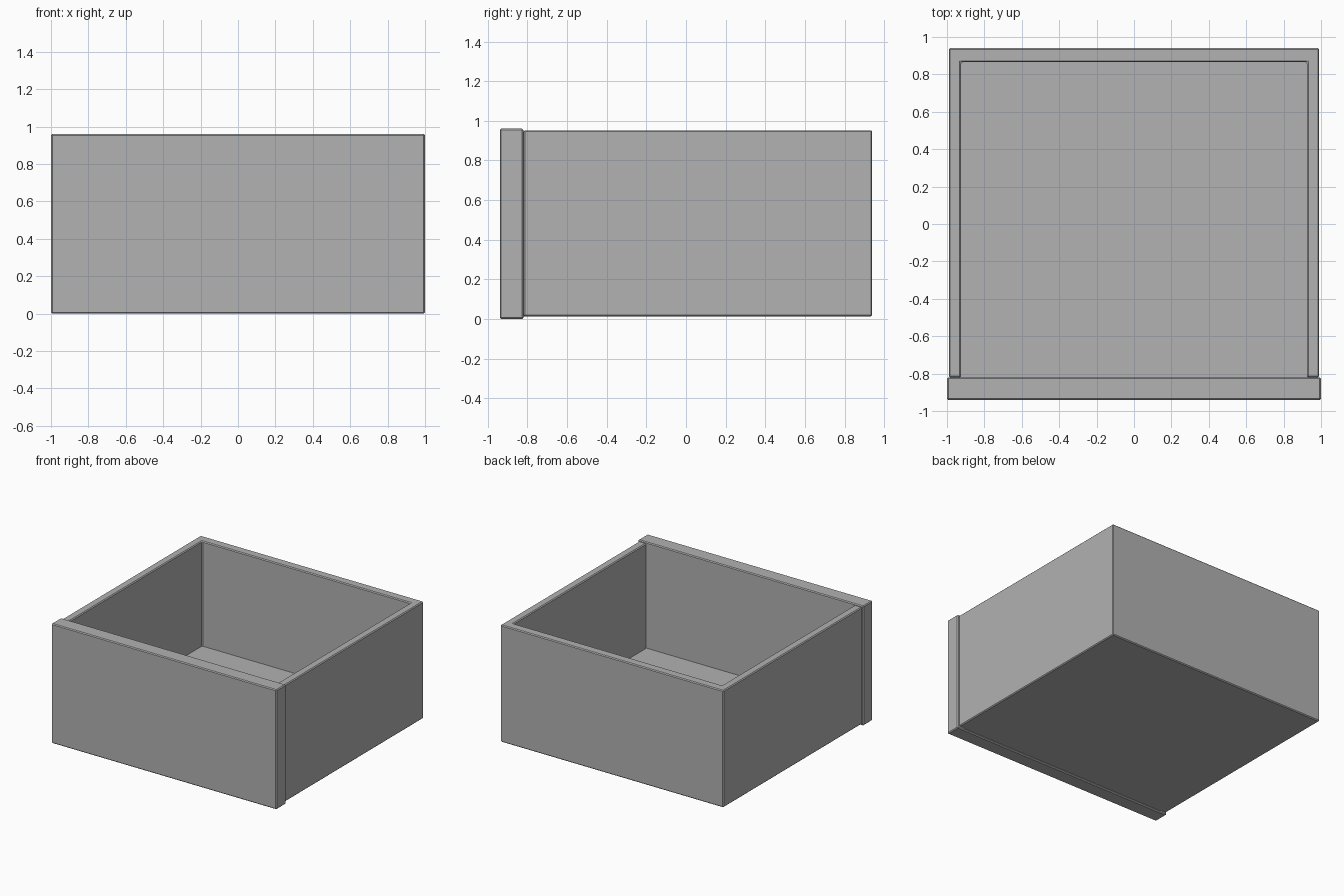
import bpy
import bmesh
from mathutils import Vector

old = bpy.data.objects.get("Cube")
if old:
    bpy.data.objects.remove(old, do_unlink=True)

GREY = (0.445, 0.445, 0.445, 1)
mat = bpy.data.materials.new("plain grey")
mat.use_nodes = True
mat.diffuse_color = GREY
mat.node_tree.nodes["Principled BSDF"].inputs["Base Color"].default_value = GREY


def finish(name, bm):
    """Turn a bmesh into an object with slightly eased edges."""
    bmesh.ops.recalc_face_normals(bm, faces=bm.faces)
    mesh = bpy.data.meshes.new(name)
    bm.to_mesh(mesh)
    bm.free()
    mesh.materials.append(mat)
    obj = bpy.data.objects.new(name, mesh)
    bpy.context.collection.objects.link(obj)
    bevel = obj.modifiers.new("eased edges", "BEVEL")
    bevel.width = 0.007
    bevel.segments = 1
    bevel.limit_method = "ANGLE"
    return obj


def box(name, low, high):
    low, high = Vector(low), Vector(high)
    bm = bmesh.new()
    bmesh.ops.create_cube(bm, size=1)
    for v in bm.verts:
        v.co = (low + high) / 2 + v.co * (high - low)
    return finish(name, bm)


def extruded(name, outline, z0, z1):
    bm = bmesh.new()
    face = bm.faces.new([bm.verts.new((x, y, z0)) for x, y in outline])
    top = bmesh.ops.extrude_face_region(bm, geom=[face], use_keep_orig=True)["geom"]
    for v in top:
        if isinstance(v, bmesh.types.BMVert):
            v.co.z = z1
    return finish(name, bm)


FRONT, BACK = -0.82, 0.94       # depth range of the tray
OUT, IN, IN_BACK = 0.99, 0.925, 0.865
BASE, RIM = 0.013, 0.952

# Front panel, a little larger than the tray behind it
box("front_panel", (-1, -BACK, 0), (1, FRONT, 0.96))

# U-shaped side and back walls
half = [(OUT, BACK), (OUT, FRONT), (IN, FRONT), (IN, IN_BACK)]
extruded("tray_walls", half + [(-x, y) for x, y in reversed(half)], BASE, RIM)

# Floor between the walls, bedded slightly into them
box("tray_floor", (-IN - 0.02, FRONT - 0.02, BASE), (IN + 0.02, IN_BACK + 0.02, 0.11))
